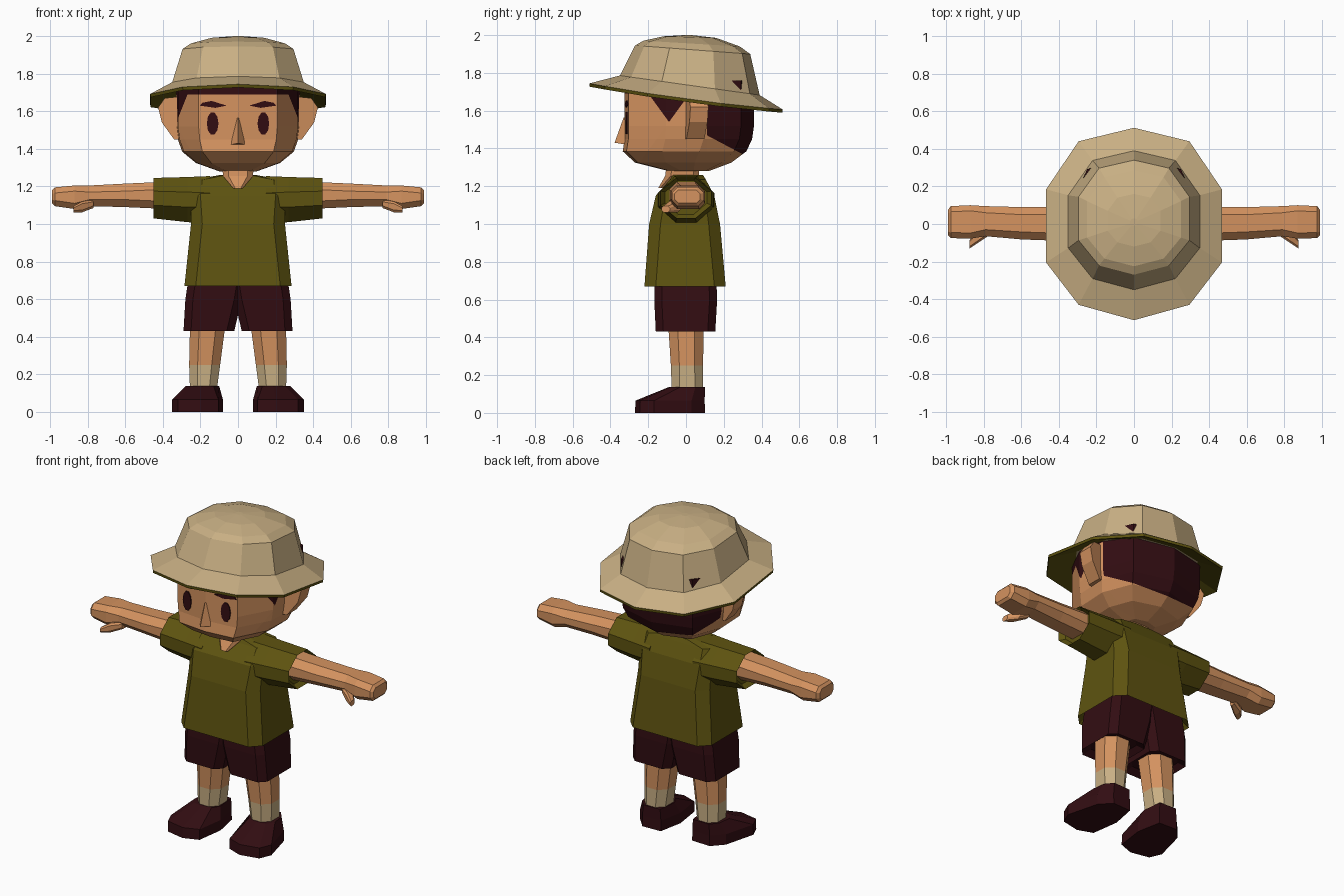
import bpy, bmesh, math
from mathutils import Vector

if "Cube" in bpy.data.objects:
    bpy.data.objects.remove(bpy.data.objects["Cube"])


def material(name, rgb):
    m = bpy.data.materials.new(name)
    m.diffuse_color = (*rgb, 1)
    m.use_nodes = True
    m.node_tree.nodes["Principled BSDF"].inputs["Base Color"].default_value = m.diffuse_color
    return m


SKIN = material("skin", (0.66, 0.29, 0.115))
CANVAS = material("beige canvas", (0.58, 0.43, 0.23))
OLIVE = material("olive cloth", (0.112, 0.087, 0.005))
DARK = material("dark maroon", (0.032, 0.004, 0.006))


def loft(name, rings, mats, mirror=False, pick=None, cuts=()):
    """Skin equal-sized rings of 3D points, cap both ends, colour by rule."""
    bm = bmesh.new()
    vs = [[bm.verts.new(p) for p in r] for r in rings]
    n = len(rings[0])
    for a, b in zip(vs, vs[1:]):
        for i in range(n):
            j = (i + 1) % n
            bm.faces.new((a[i], a[j], b[j], b[i]))
    bm.faces.new(vs[0])
    bm.faces.new(vs[-1])
    for co, no in cuts:
        bmesh.ops.bisect_plane(bm, geom=bm.verts[:] + bm.edges[:] + bm.faces[:],
                               plane_co=co, plane_no=no, dist=1e-5)
    bmesh.ops.recalc_face_normals(bm, faces=bm.faces[:])
    if pick:
        for f in bm.faces:
            f.material_index = int(pick(f))
    me = bpy.data.meshes.new(name)
    bm.to_mesh(me)
    bm.free()
    for m in mats:
        me.materials.append(m)
    ob = bpy.data.objects.new(name, me)
    bpy.context.collection.objects.link(ob)
    if mirror:
        ob.modifiers.new("mirror", "MIRROR")
    return ob


def octagon(u0, u1, v0, v1, c, d=None):
    """Rectangle with cut corners: c along u, d along v."""
    d = c if d is None else d
    return [(u0 + c, v0), (u1 - c, v0), (u1, v0 + d), (u1, v1 - d),
            (u1 - c, v1), (u0 + c, v1), (u0, v1 - d), (u0, v0 + d)]


def flat(z, *box):      # ring lying in x, y
    return [(x, y, z) for x, y in octagon(*box)]


def upright(x, *box):   # ring standing in y, z
    return [(x, y, z) for y, z in octagon(*box)]


# Head: jaw to crown, hair cut into the same surface
SECTION = [(0, 0), (.21, .03), (.32, .32), (.33, .62), (.25, .9), (0, 1)]


def head_ring(z, s, front, back):
    half = [(x * s, front + t * (back - front), z) for x, t in SECTION]
    return half + [(-x, y, zz) for x, y, zz in half[-2:0:-1]]


levels = [(1.28, .3, -.09, .12), (1.325, .68, -.27, .24), (1.385, .9, -.335, .32),
          (1.45, .97, -.325, .35), (1.52, 1, -.325, .36), (1.76, 1, -.325, .36)]
nape = (Vector((0, .11, 1.47)), Vector((0, .09, .17)))
side_a = (Vector((0, -.09, 1.54)), Vector((0, .11, .08)))
side_b = (Vector((0, -.09, 1.54)), Vector((0, -.11, .08)))


def is_hair(f):
    c = f.calc_center_median()
    above = lambda p: (c - p[0]).dot(p[1]) > 0
    return (c.z > 1.69 or (c.y > .11 and above(nape))
            or (above(side_a) and above(side_b) and abs(c.x) > .21))


loft("head", [head_ring(*l) for l in levels], [SKIN, DARK], pick=is_hair,
     cuts=[nape, side_a, side_b, ((0, .11, 0), (0, 1, 0)), ((0, 0, 1.69), (0, 0, 1))])


# Eyes and brows: thin plates following the face
def face_plate(name, pts):
    rings = [[(x, -.325 + .1 * x - d, z) for x, z in pts] for d in (.007, -.001)]
    loft(name, rings, [DARK], mirror=True)


face_plate("eye", [(.135 + .031 * math.cos(a), 1.535 + .062 * math.sin(a))
                   for a in [i * math.pi / 5 for i in range(10)]])
face_plate("eyebrow", [(.06, 1.63), (.12, 1.618), (.205, 1.63), (.19, 1.645), (.14, 1.655)])

# Nose, ears, neck
loft("nose", [[(-.047, -.31, 1.42), (0, -.378, 1.43), (.047, -.31, 1.42)],
              [(-.012, -.315, 1.56), (0, -.33, 1.565), (.012, -.315, 1.56)]], [SKIN])
ear = [(.29, 1.45), (.34, 1.45), (.405, 1.54), (.425, 1.62), (.39, 1.67), (.29, 1.68)]
loft("ear", [[(x, y + (x - .29) * .25, z) for x, z in ear] for y in (-.01, .085)],
     [SKIN], mirror=True)
loft("neck", [flat(1.19, -.025, .025, -.147, .05, .01),
              flat(1.255, -.08, .08, -.11, .07, .03),
              flat(1.34, -.085, .085, -.1, .07, .03)], [SKIN])

# Hat: ten-sided, tilted down at the back
SPOKES = [(0, 1), (.63, .86), (1, .36), (1, -.4), (.63, -.84), (0, -1)]


def hat_ring(rx, ry, cy, z, tilt, bend=0):
    half = [(rx * u, cy + ry * v) for u, v in SPOKES]
    pts = half + [(-x, y) for x, y in half[-2:0:-1]]
    return [(x, y, z + tilt * y + bend * y * y) for x, y in pts]


rings = [hat_ring(.33, .35, .02, 1.71, -.14),
         hat_ring(.465, .51, 0, 1.645, -.135, .05),
         hat_ring(.468, .512, 0, 1.662, -.135, .05),
         hat_ring(.35, .37, .02, 1.737, -.14),
         hat_ring(.295, .305, .035, 1.925, -.075),
         hat_ring(.25, .255, .03, 1.957, -.06),
         hat_ring(.14, .14, .02, 1.99, -.03),
         hat_ring(.02, .02, .01, 2.0, 0)]
hat = loft("bucket_hat", rings, [CANVAS, OLIVE])
for p in hat.data.polygons:   # lining and rim are the first two strips
    p.material_index = int(p.index < 20)

# Shirt body and sleeves, both recessed at their openings
loft("shirt_body", [flat(.72, -.25, .25, -.18, .17, .05),
                    flat(.67, -.285, .285, -.22, .21, .06),
                    flat(1.0, -.25, .25, -.195, .18, .06),
                    flat(1.15, -.25, .25, -.16, .15, .05),
                    flat(1.235, -.24, .24, -.085, .105, .05),
                    flat(1.26, -.1, .1, -.07, .09, .03)], [OLIVE])
loft("sleeve", [upright(.15, -.15, .15, 1.0, 1.255, .09, .09),
                upright(.27, -.145, .145, 1.01, 1.25, .09, .08),
                upright(.45, -.135, .135, 1.03, 1.245, .085, .07),
                upright(.42, -.11, .11, 1.05, 1.23, .07, .06)], [OLIVE], mirror=True)

# Arms, hands and thumbs
loft("arm", [upright(.38, -.09, .09, 1.08, 1.225, .04),
             upright(.6, -.082, .09, 1.09, 1.215, .04),
             upright(.79, -.065, .095, 1.095, 1.205, .035),
             upright(.87, -.078, .1, 1.08, 1.205, .03),
             upright(.975, -.075, .095, 1.095, 1.195, .03),
             upright(.99, -.06, .075, 1.11, 1.18, .02)], [SKIN], mirror=True)
loft("thumb", [upright(.77, -.06, -.01, 1.085, 1.13, .012),
               upright(.83, -.1, -.03, 1.062, 1.12, .012),
               upright(.875, -.13, -.085, 1.062, 1.095, .01)], [SKIN], mirror=True)

# Shorts
loft("shorts_leg", [flat(.46, .05, .26, -.12, .12, .04),
                    flat(.43, .02, .29, -.16, .155, .04),
                    flat(.6, -.02, .28, -.168, .165, .04),
                    flat(.72, -.04, .262, -.165, .16, .04)], [DARK], mirror=True)

# Legs with socks below the colour line
loft("leg", [flat(.1, .115, .255, -.075, .09, .04),
             flat(.25, .095, .26, -.08, .09, .045),
             flat(.48, .065, .255, -.095, .095, .05)],
     [SKIN, CANVAS], mirror=True, pick=lambda f: f.calc_center_median().z < .25)

# Shoes: toes turned outward, sloping up to the ankle
sole = [(.11, .095), (.235, .1), (.3, .03), (.352, -.17), (.32, -.245),
        (.2, -.27), (.105, -.235), (.08, -.06)]
ankle = [(.115, .095), (.23, .1), (.27, .05), (.28, -.03), (.25, -.08),
         (.19, -.09), (.13, -.08), (.1, -.03)]
loft("shoe", [[(x, y, 0) for x, y in sole],
              [(x, y * .99, .065) for x, y in sole],
              [(x, y, .137) for x, y in ankle]], [DARK], mirror=True)
